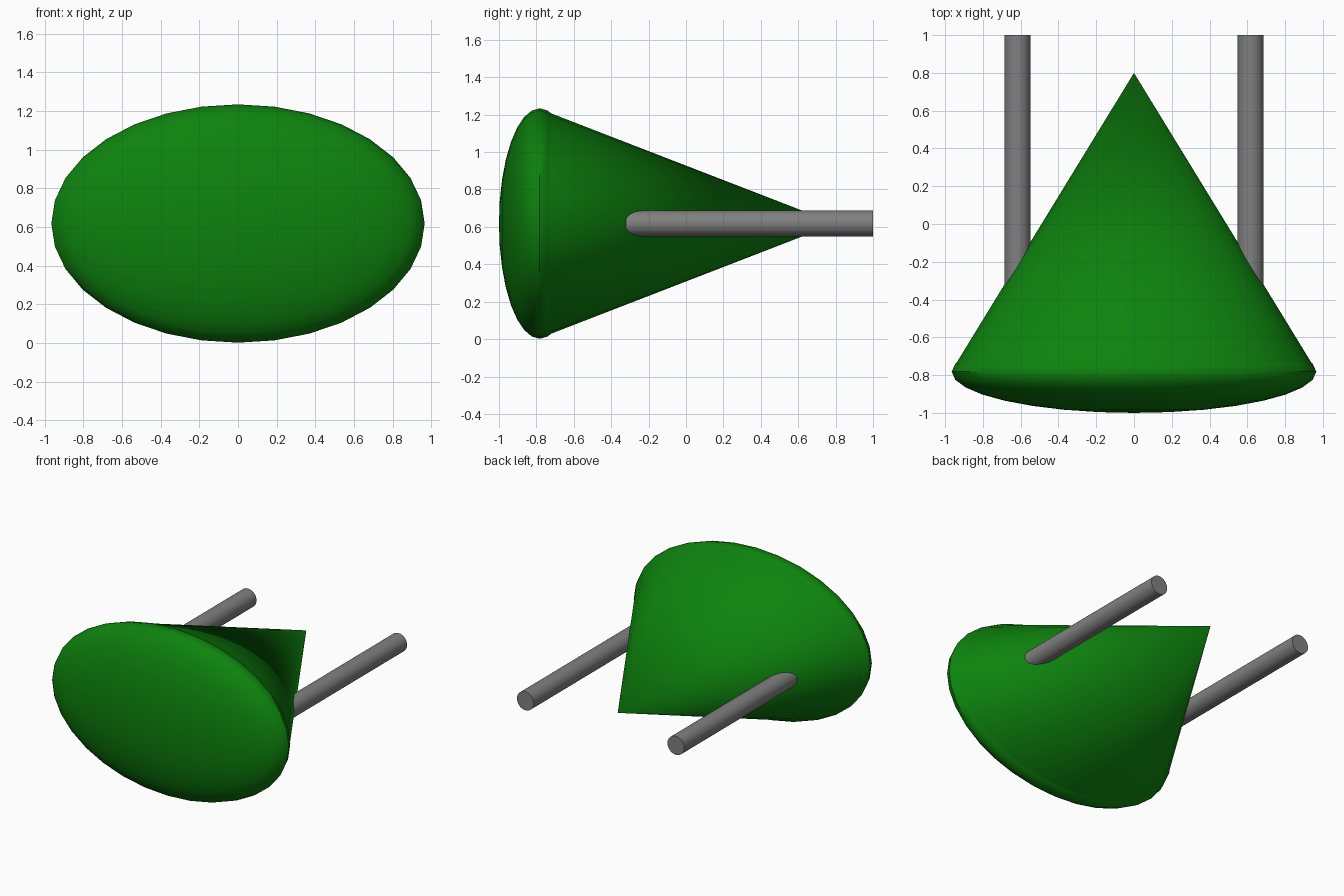
import bpy
from math import radians

if "Cube" in bpy.data.objects:
    bpy.data.objects.remove(bpy.data.objects["Cube"])

ZC = 0.618       # height of the shared axis
YC = -0.782      # widest plane of the dome


def material(name, color):
    mat = bpy.data.materials.new(name)
    mat.diffuse_color = (*color, 1)
    mat.use_nodes = True
    mat.node_tree.nodes["Principled BSDF"].inputs["Base Color"].default_value = mat.diffuse_color
    return mat


green = material("green", (0.004, 0.225, 0.004))
grey = material("dark_grey", (0.216, 0.216, 0.216))


def finish(name, mat, scale=(1, 1, 1)):
    ob = bpy.context.object
    ob.name = name
    ob.scale = scale
    bpy.ops.object.transform_apply(location=False, rotation=True, scale=True)
    bpy.ops.object.shade_smooth_by_angle(angle=radians(40))
    ob.data.materials.append(mat)


# Flattened front dome, poles along y
bpy.ops.mesh.primitive_uv_sphere_add(segments=32, ring_count=16, radius=1,
                                     location=(0, YC, ZC), rotation=(radians(-90), 0, 0))
finish("front_dome", green, (0.965, 0.616, 0.218))

# Oval cone tapering to a point at the back, its base just inside the dome
base, tip = -0.76, 0.80
bpy.ops.mesh.primitive_cone_add(vertices=32, radius1=1, radius2=0, depth=tip - base,
                                location=(0, (base + tip) / 2, ZC), rotation=(radians(-90), 0, 0))
finish("rear_cone", green, (0.955, 0.604, 1))

# Pair of rods running out of the cone to the back
y0, y1 = -0.6, 1.0
for side, label in ((-1, "left"), (1, "right")):
    bpy.ops.mesh.primitive_cylinder_add(vertices=32, radius=0.069, depth=y1 - y0,
                                        location=(side * 0.617, (y0 + y1) / 2, ZC),
                                        rotation=(radians(90), 0, 0))
    finish(label + "_rod", grey)
